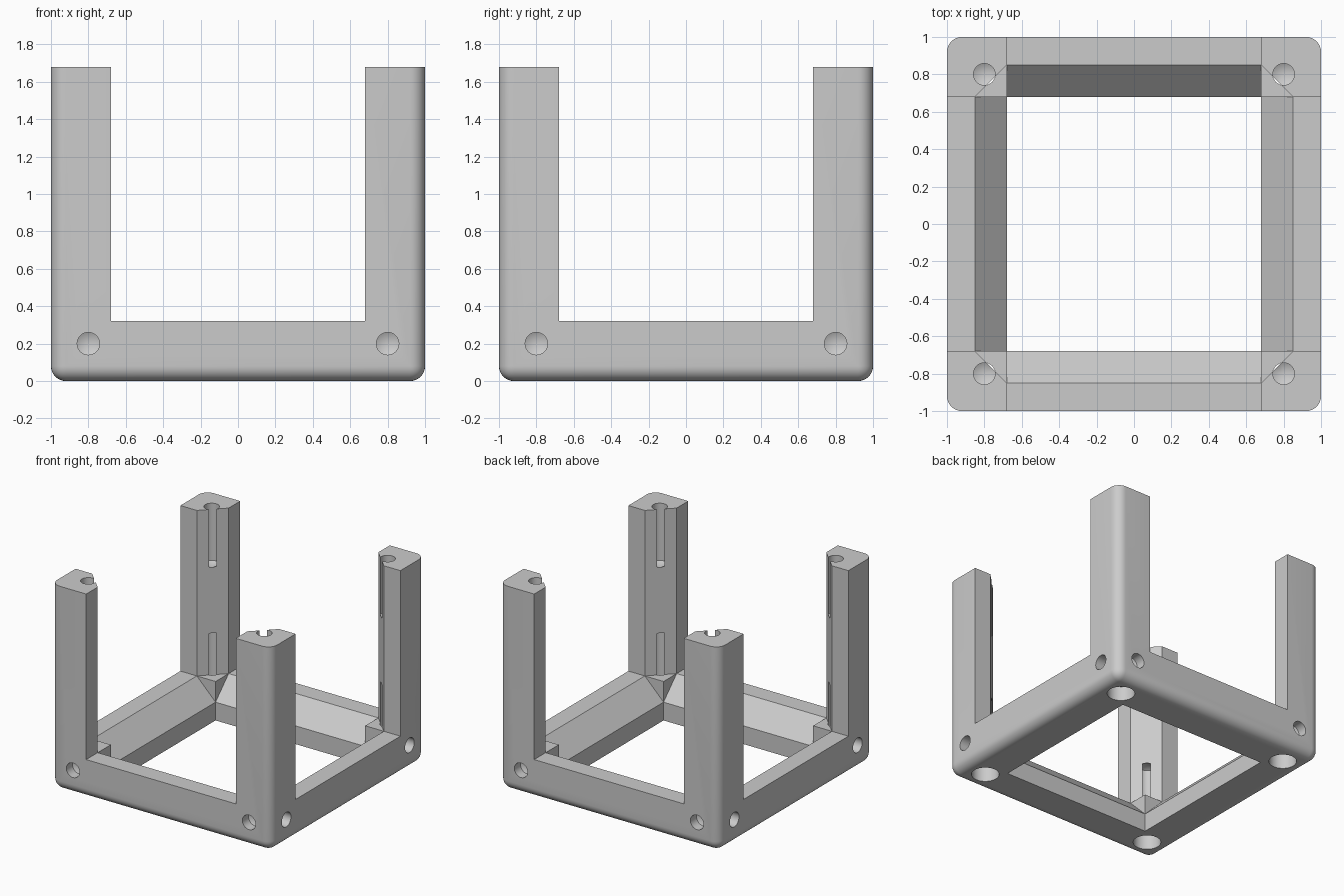
import bpy, bmesh, math
from mathutils import Vector, Matrix

OUT, INN, CH = 1.0, 0.68, 0.85     # outer side, inner side, chamfer start
TOP, BEAM, LOW = 1.68, 0.32, 0.15  # post top, beam top, chamfer foot
HOLE, ROUND = 0.80, 0.08           # hole axis position, edge rounding

old = bpy.data.objects.get("Cube")
if old:
    bpy.data.objects.remove(old, do_unlink=True)

grey = bpy.data.materials.new("light_grey")
grey.use_nodes = True
colour = (0.6, 0.6, 0.6, 1)
grey.diffuse_color = colour
grey.node_tree.nodes["Principled BSDF"].inputs["Base Color"].default_value = colour


def to_object(bm, name):
    bmesh.ops.recalc_face_normals(bm, faces=bm.faces)
    mesh = bpy.data.meshes.new(name)
    bm.to_mesh(mesh)
    bm.free()
    mesh.materials.append(grey)
    obj = bpy.data.objects.new(name, mesh)
    bpy.context.collection.objects.link(obj)
    return obj


def prism(name, points, vector):
    """Extrude a closed outline along a vector."""
    bm = bmesh.new()
    face = bm.faces.new([bm.verts.new(p) for p in points])
    out = bmesh.ops.extrude_face_region(bm, geom=[face], use_keep_orig=True)
    verts = [g for g in out["geom"] if isinstance(g, bmesh.types.BMVert)]
    bmesh.ops.translate(bm, vec=vector, verts=verts)
    return to_object(bm, name)


def drill(bm, start, direction, profile, sides=32):
    """Revolve (radius, depth) pairs into a blind hole with a pointed end."""
    d = Vector(direction)
    mat = Matrix.Translation(start) @ d.to_track_quat("Z", "Y").to_matrix().to_4x4()
    rings = []
    for r, h in profile[:-1]:
        angles = [math.tau * i / sides for i in range(sides)]
        rings.append([bm.verts.new(mat @ Vector((r * math.cos(a), r * math.sin(a), h)))
                      for a in angles])
    tip = bm.verts.new(mat @ Vector((0, 0, profile[-1][1])))
    bm.faces.new(rings[0])
    for i in range(sides):
        j = (i + 1) % sides
        for a, b in zip(rings, rings[1:]):
            bm.faces.new((a[i], a[j], b[j], b[i]))
        bm.faces.new((rings[-1][i], rings[-1][j], tip))


# Outer block, rounded everywhere but at the top
bm = bmesh.new()
bmesh.ops.create_cube(bm, size=2)
for v in bm.verts:
    v.co.z = TOP if v.co.z > 0 else 0
edges = [e for e in bm.edges if any(v.co.z < TOP / 2 for v in e.verts)]
bmesh.ops.bevel(bm, geom=edges, offset=ROUND, segments=8, profile=0.5,
                affect="EDGES", clamp_overlap=True)
frame = to_object(bm, "corner_post_frame")

# Openings between the posts, with the sloped inner beam edges
half = [(INN, -1), (INN, LOW), (CH, BEAM), (2, BEAM), (2, 3)]
outline = half + [(-u, z) for u, z in reversed(half)]
cutters = [
    prism("opening_along_x", [(-INN, u, z) for u, z in outline], (2 * INN, 0, 0)),
    prism("opening_along_y", [(u, -INN, z) for u, z in outline], (0, 2 * INN, 0)),
]

# Chamfered inner corners of the posts
quarter = [(CH, INN), (INN, CH)]
octagon = quarter + [(-x, y) for x, y in reversed(quarter)]
octagon += [(-x, -y) for x, y in octagon]
cutters.append(prism("post_chamfer", [(x, y, BEAM) for x, y in octagon], (0, 0, 2)))

# Screw holes at each corner: post top, counterbored underside, two sides
bm = bmesh.new()
side = [(0.06, -0.05), (0.06, 0.08), (0, 0.11)]
post = [(0.058, -0.05), (0.058, 0.47), (0, 0.50)]
under = [(0.105, -0.05), (0.105, 0.12), (0.058, 0.12), (0.058, 0.66), (0, 0.69)]
for sx in (-1, 1):
    for sy in (-1, 1):
        x, y = HOLE * sx, HOLE * sy
        drill(bm, (x, y, TOP), (0, 0, -1), post)
        drill(bm, (x, y, 0), (0, 0, 1), under)
        drill(bm, (x, OUT * sy, 0.2), (0, -sy, 0), side)
        drill(bm, (OUT * sx, y, 0.2), (-sx, 0, 0), side)
cutters.append(to_object(bm, "screw_holes"))

# Cut everything out of the block
bpy.context.view_layer.objects.active = frame
for cutter in cutters:
    cutter.hide_render = True
    mod = frame.modifiers.new(cutter.name, "BOOLEAN")
    mod.operation = "DIFFERENCE"
    mod.solver = "EXACT"
    mod.object = cutter
    bpy.ops.object.modifier_apply(modifier=mod.name)
    bpy.data.objects.remove(cutter, do_unlink=True)

# Smooth the rounded edges and holes, keep the corners crisp
bpy.ops.object.select_all(action="DESELECT")
frame.select_set(True)
bpy.ops.object.shade_smooth_by_angle(angle=math.radians(25))
